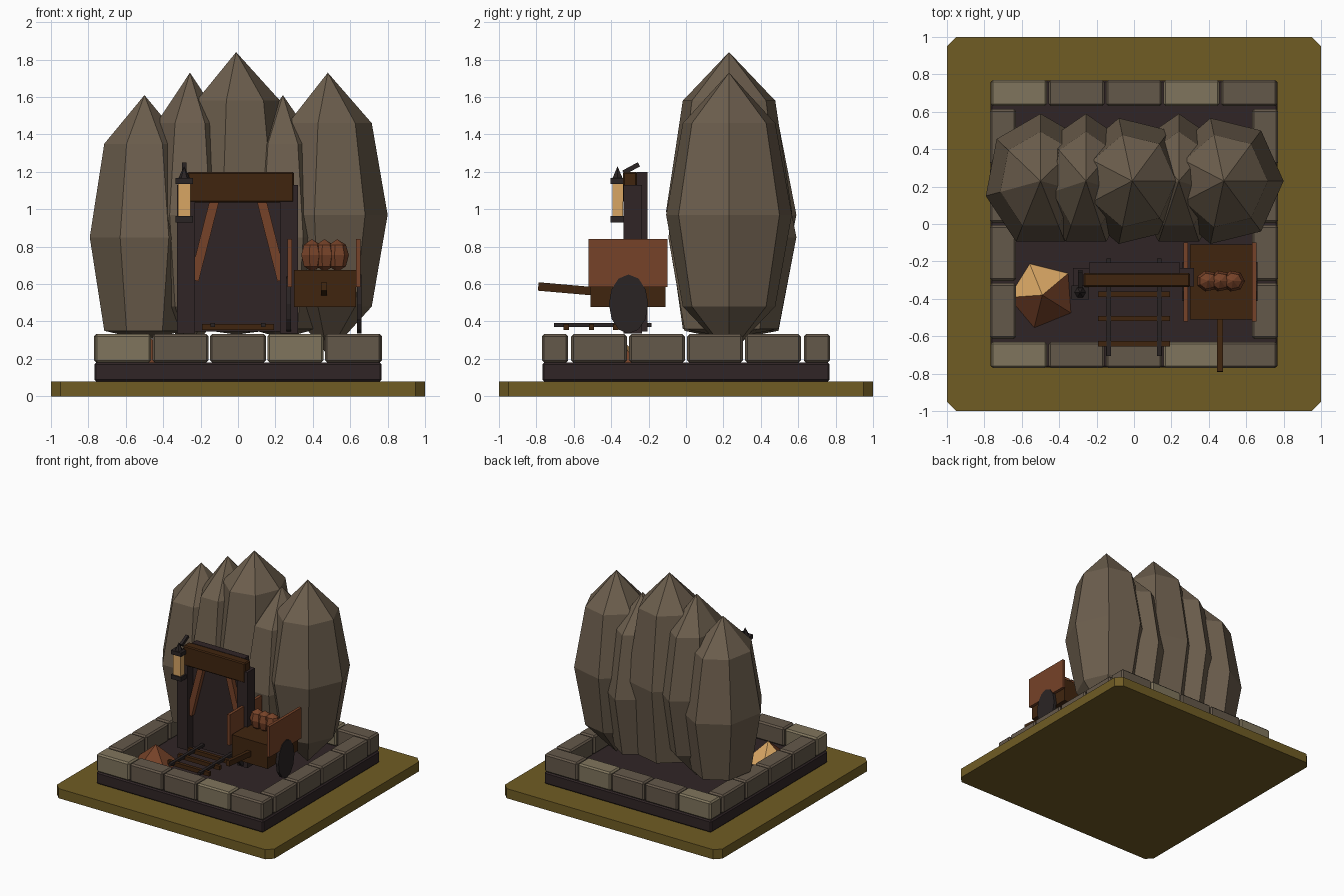
import bpy, bmesh, math
from mathutils import Vector, Matrix

if "Cube" in bpy.data.objects:
    bpy.data.objects.remove(bpy.data.objects["Cube"])


def mat(name, r, g, b):
    m = bpy.data.materials.new(name)
    lin = [((c / 255 + 0.055) / 1.055) ** 2.4 for c in (r, g, b)]
    m.diffuse_color = (*lin, 1)
    m.use_nodes = True
    m.node_tree.nodes["Principled BSDF"].inputs["Base Color"].default_value = m.diffuse_color
    return m


OLIVE = mat("olive_ground", 112, 92, 36)
DARK = mat("dark_earth", 48, 37, 38)
PALE = mat("pale_stone", 128, 117, 93)
STONE = mat("stone", 100, 88, 74)
ROCK = mat("rock", 108, 94, 77)
BROWN = mat("dark_wood", 64, 37, 15)
RED = mat("red_wood", 118, 66, 40)
TAN = mat("amber", 216, 166, 100)
IRON = mat("iron", 42, 36, 36)


def finish(name, bm, *mats):
    bmesh.ops.recalc_face_normals(bm, faces=bm.faces)
    me = bpy.data.meshes.new(name)
    bm.to_mesh(me)
    bm.free()
    for m in mats:
        me.materials.append(m)
    ob = bpy.data.objects.new(name, me)
    bpy.context.collection.objects.link(ob)
    return ob


def box(name, m, x0, x1, y0, y1, z0, z1, bevel=0):
    bm = bmesh.new()
    bmesh.ops.create_cube(bm, size=1)
    for v in bm.verts:
        v.co = Vector((x0 + (v.co.x + .5) * (x1 - x0),
                       y0 + (v.co.y + .5) * (y1 - y0),
                       z0 + (v.co.z + .5) * (z1 - z0)))
    if bevel:
        bmesh.ops.bevel(bm, geom=bm.edges[:], offset=bevel, segments=1, affect='EDGES')
    return finish(name, bm, m)


def beam(name, m, a, b, w, h):
    """Bar from a to b with cross-section w by h."""
    a, b = Vector(a), Vector(b)
    d = b - a
    bm = bmesh.new()
    bmesh.ops.create_cube(bm, size=1)
    bmesh.ops.scale(bm, vec=(w, h, d.length), verts=bm.verts)
    side = Vector((1, 0, 0)) if abs(d.x) < 1e-6 else Vector((0, 1, 0))
    zax = d.normalized()
    rot = Matrix((side, zax.cross(side), zax)).transposed().to_4x4()
    bm.transform(Matrix.Translation((a + b) / 2) @ rot)
    return finish(name, bm, m)


def lathe(name, m, cx, cy, rings, sides, start=0):
    """Stack of flat-sided rings (z, rx, ry); a zero radius makes a point."""
    bm = bmesh.new()
    loops = []
    for z, rx, ry in rings:
        if rx == 0:
            loops.append([bm.verts.new((cx, cy, z))])
            continue
        ang = [math.radians(start) + math.tau * i / sides for i in range(sides)]
        loops.append([bm.verts.new((cx + rx * math.cos(t), cy + ry * math.sin(t), z)) for t in ang])
    for lo, hi in zip(loops, loops[1:]):
        for i in range(sides):
            j = (i + 1) % sides
            if len(lo) == 1:
                bm.faces.new((lo[0], hi[j], hi[i]))
            elif len(hi) == 1:
                bm.faces.new((lo[i], lo[j], hi[0]))
            else:
                bm.faces.new((lo[i], lo[j], hi[j], hi[i]))
    for lp in (loops[0], loops[-1]):
        if len(lp) > 1:
            bm.faces.new(lp)
    return finish(name, bm, m)


# Ground slab with cut corners
bm = bmesh.new()
outline = [(1, .95), (.95, 1), (-.95, 1), (-1, .95), (-1, -.95), (-.95, -1), (.95, -1), (1, -.95)]
face = bm.faces.new([bm.verts.new((x, y, 0)) for x, y in outline])
ext = bmesh.ops.extrude_face_region(bm, geom=[face])
bmesh.ops.translate(bm, vec=(0, 0, .08), verts=[g for g in ext["geom"] if isinstance(g, bmesh.types.BMVert)])
finish("ground_slab", bm, OLIVE)
box("plinth", DARK, -.768, .768, -.768, .768, .08, .18, .01)

# Ring of border stones
for s in (-1, 1):
    for i in range(5):
        x = -.615 + i * .3075
        box("border_stone", PALE if i in (0, 3) else STONE, x - .15, x + .15,
            s * .7 - .07, s * .7 + .07, .18, .332, .012)
    for i in range(4):
        y = -.465 + i * .31
        box("side_stone", STONE, s * .7 - .07, s * .7 + .07, y - .149, y + .149, .18, .332, .012)

# Rock spires: x, rx, ry, bottom, low, middle, shoulder, tip, first angle
for x, rx, ry, zb, zl, zm, zs, zt, a in (
        (-.50, .30, .36, .30, .35, .85, 1.35, 1.61, 90),
        (-.257, .25, .36, .22, .48, .97, 1.46, 1.73, 90),
        (-.01, .32, .345, .33, .36, .99, 1.58, 1.84, 0),
        (.24, .25, .36, .31, .36, .85, 1.35, 1.61, 90),
        (.48, .32, .345, .22, .48, .97, 1.46, 1.73, 0)):
    k = .735
    lathe("rock_spire", ROCK, x, .23,
          [(zb, 0, 0), (zl, rx * k, ry * k), (zm, rx, ry), (zs, rx * k, ry * k), (zt, 0, 0)], 7, a)

# Mine entrance
box("entrance_back", DARK, -.24, .245, -.265, -.205, .345, 1.2)
box("left_post", DARK, -.325, -.23, -.335, -.235, .335, 1.13)
box("right_post", DARK, .225, .32, -.335, -.235, .335, 1.13)
box("lintel", BROWN, -.27, .30, -.338, -.262, 1.035, 1.2, .008)
for s in (-1, 1):
    beam("brace", RED, (s * .125, -.29, 1.05), (s * .235, -.29, .62), .04, .05)

# Track
for s in (-1, 1):
    box("rail", IRON, s * .135 - .012, s * .135 + .012, -.705, -.185, .37, .392)
for y in (-.375, -.505, -.64):
    box("sleeper", BROWN, -.192, .192, y - .014, y + .014, .353, .386)

# Lantern
LX, LY = -.288, -.366
box("lantern_base", IRON, LX - .047, LX + .047, LY - .038, LY + .038, .93, .965)
box("lantern_glass", TAN, LX - .033, LX + .033, LY - .028, LY + .028, .965, 1.135)
box("lantern_cap", IRON, LX - .047, LX + .047, LY - .038, LY + .038, 1.135, 1.168)
lathe("lantern_roof", IRON, LX, LY, [(1.168, .03, .03), (1.23, 0, 0)], 6)
beam("lantern_bracket", IRON, (LX, -.335, 1.195), (LX, -.252, 1.24), .025, .025)

# Cart
CX = .46
box("cart_body", BROWN, .30, .63, -.51, -.11, .478, .675)
for s in (-1, 1):
    x = CX + s * .183
    box("cart_side", RED, x - .012, x + .012, -.52, -.10, .585, .84)
    bm = bmesh.new()
    bmesh.ops.create_cone(bm, cap_ends=True, segments=12, radius1=1, radius2=1, depth=1)
    bm.transform(Matrix.Translation((CX + s * .188, -.307, .493)) @ Matrix.Diagonal((.025, .105, .158, 1))
                 @ Matrix.Rotation(math.pi / 2, 4, 'Y'))
    finish("cart_wheel", bm, IRON)
beam("cart_handle", BROWN, (CX, -.79, .587), (CX, -.48, .56), .03, .045)
for x in (.395, .462, .53):
    lathe("ore_lump", RED, x, -.305, [(.665, 0, 0), (.695, .047, .043), (.755, .063, .057),
                                      (.81, .047, .043), (.84, 0, 0)], 7)

# Ore heap: amber at the back, red-brown towards the front
heap = lathe("ore_heap", RED, -.49, -.38, [(.18, .18, .18), (.335, 0, 0)], 5, 40)
heap.data.materials.append(TAN)
for p in heap.data.polygons:
    p.material_index = 1 if p.normal.y > .15 else 0
